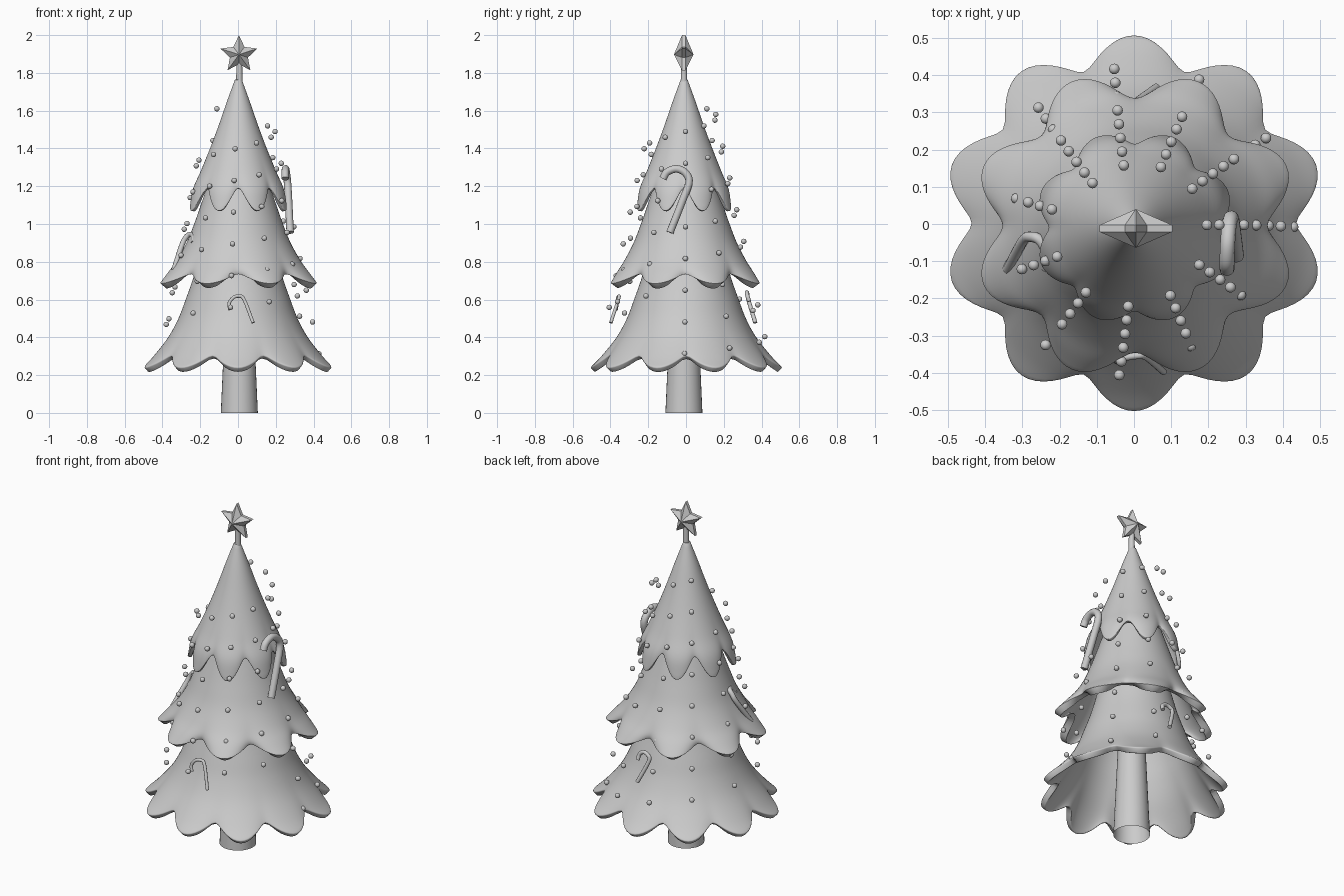
import bpy, bmesh, math
from mathutils import Vector, Matrix

if "Cube" in bpy.data.objects:
    bpy.data.objects.remove(bpy.data.objects["Cube"])


def finish(name, bm, smooth=True):
    me = bpy.data.meshes.new(name)
    bm.to_mesh(me)
    bm.free()
    ob = bpy.data.objects.new(name, me)
    bpy.context.collection.objects.link(ob)
    for p in me.polygons:
        p.use_smooth = smooth
    return ob


def shade_by_angle(ob, deg=40):
    bpy.ops.object.select_all(action='DESELECT')
    ob.select_set(True)
    bpy.context.view_layer.objects.active = ob
    bpy.ops.object.shade_smooth_by_angle(angle=math.radians(deg))


def catmull(pts, s):
    # smooth point on a list of points, s in 0..len-1
    n = len(pts) - 1
    i = min(int(s), n - 1)
    u = s - i
    p1, p2 = Vector(pts[i]), Vector(pts[i + 1])
    p0 = Vector(pts[i - 1]) if i > 0 else 2 * p1 - p2
    p3 = Vector(pts[i + 2]) if i + 2 <= n else 2 * p2 - p1
    return 0.5 * (2 * p1 + (p2 - p0) * u + (2 * p0 - 5 * p1 + 4 * p2 - p3) * u * u
                  + (3 * p1 - p0 - 3 * p2 + p3) * u ** 3)


def tier(name, profile, lobes, phase, cut, pinch, centre, thick, widen=0, segs=160, rows=26):
    # flared skirt: revolved profile, shortened and pinched between the lobes
    bm = bmesh.new()
    rings = []
    e = .12
    full, low = math.sqrt(1 + e), math.sqrt(e)
    for i in range(rows + 1):
        t = i / rows
        ring = []
        for j in range(segs):
            a = 2 * math.pi * j / segs
            c = math.cos(lobes / 2 * (a - math.radians(phase)))
            gap = (full - math.sqrt(c * c + e)) / (full - low)
            r, z = catmull(profile, (t - cut * gap * t ** 3) * (len(profile) - 1))
            r *= 1 - pinch * gap * t ** 5
            x = r * math.cos(a) * (1 + widen * t ** 3)
            ring.append(bm.verts.new((centre[0] + x, centre[1] + r * math.sin(a), z)))
        rings.append(ring)
    for up, lo in zip(rings, rings[1:]):
        for j in range(segs):
            k = (j + 1) % segs
            bm.faces.new((up[j], lo[j], lo[k], up[k]))
    ob = finish(name, bm)
    # thin at the top, thick rounded lip at the hem
    group = ob.vertex_groups.new(name="hem")
    for v in range(segs * (rows + 1)):
        group.add([v], (v // segs / rows) ** 2, 'REPLACE')
    m = ob.modifiers.new("thickness", 'SOLIDIFY')
    m.thickness = thick
    m.offset = -1
    m.vertex_group = "hem"
    m.thickness_vertex_group = .35
    b = ob.modifiers.new("round_lip", 'BEVEL')
    b.limit_method = 'ANGLE'
    b.angle_limit = math.radians(55)
    b.width = thick * .4
    b.segments = 3
    return ob


# three skirts of foliage
tier("lower_branches", [(.2, .85), (.235, .72), (.277, .6), (.315, .5), (.37, .4), (.45, .3), (.508, .24)],
     10, 90, .17, .04, (0, .002), .036, .02)
tier("middle_branches", [(.15, 1.25), (.2, 1.1), (.235, 1.0), (.275, .9), (.33, .805), (.38, .74), (.42, .685)],
     8, 22.5, .15, .12, (.003, -.004), .04, .05)
tier("upper_branches", [(.018, 1.765), (.06, 1.65), (.105, 1.52), (.15, 1.4), (.2, 1.28), (.245, 1.18), (.264, 1.07)],
     8, 22.5, .18, .07, (.002, -.01), .022, .03)


def cone(name, r1, r2, z1, z2, segs, caps):
    bm = bmesh.new()
    bmesh.ops.create_cone(bm, cap_ends=caps, segments=segs, radius1=r1, radius2=r2, depth=z2 - z1,
                          matrix=Matrix.Translation((.007, -.011, (z1 + z2) / 2)))
    shade_by_angle(finish(name, bm))


# hollow trunk and the stem holding the star
cone("trunk", .098, .06, 0, .85, 32, False)
cone("star_stem", .018, .015, 1.7, 1.86, 20, True)

# faceted five-pointed star, slightly thick at its points
bm = bmesh.new()
c = Vector((.005, -.012, 1.897))
rims = []
for side in (-1, 1):
    rim = []
    for i in range(10):
        a = math.pi / 2 + i * math.pi / 5
        r = .103 if i % 2 == 0 else .05
        rim.append(bm.verts.new(c + Vector((r * math.cos(a), side * .009, r * math.sin(a)))))
    tip = bm.verts.new(c + Vector((0, side * .052, 0)))
    for i in range(10):
        bm.faces.new((rim[i], rim[(i + 1) % 10], tip))
    rims.append(rim)
for i in range(10):
    k = (i + 1) % 10
    bm.faces.new((rims[0][i], rims[0][k], rims[1][k], rims[1][i]))
bmesh.ops.recalc_face_normals(bm, faces=bm.faces)
finish("star", bm, smooth=False)

# baubles wound around the tree in eleven columns
bm = bmesh.new()
for k in range(11):
    for j in range(8 if k < 5 else 6):
        z = 1.61 - .0302 * k - .168 * j
        a = math.radians(132.5 - 32.5 * k - .3 * j)
        pos = (.003 + (.211 + .197 * (1.4 - z)) * math.cos(a),
               -.011 + (.211 + .222 * (1.4 - z)) * math.sin(a), z)
        bmesh.ops.create_uvsphere(bm, u_segments=16, v_segments=10, radius=.0142,
                                  matrix=Matrix.Translation(pos))
finish("baubles", bm)


def cane(name, pts, radius):
    cu = bpy.data.curves.new(name, 'CURVE')
    cu.dimensions = '3D'
    cu.bevel_depth = radius
    cu.bevel_resolution = 4
    cu.use_fill_caps = True
    sp = cu.splines.new('POLY')
    n = 6 * (len(pts) - 1)
    sp.points.add(n)
    for i in range(n + 1):
        sp.points[i].co = (*catmull(pts, i / 6), 1)
    sp.use_smooth = True
    bpy.context.collection.objects.link(bpy.data.objects.new(name, cu))


# hooked canes hanging on the four sides
cane("right_cane", [(.25, -.122, 1.24), (.25, -.1, 1.275), (.252, -.05, 1.292), (.256, -.003, 1.27),
                    (.262, .016, 1.22), (.268, -.02, 1.12), (.276, -.085, .955)], .02)
cane("left_cane", [(-.235, -.12, .9), (-.235, -.08, .935), (-.252, -.045, .945), (-.275, -.035, .93),
                   (-.298, -.045, .885), (-.34, -.122, .755)], .014)
cane("front_cane", [(-.042, -.37, .545), (-.047, -.365, .58), (-.025, -.36, .61), (.005, -.355, .618),
                    (.032, -.358, .6), (.08, -.398, .477)], .009)
cane("back_cane", [(.08, .335, .59), (.075, .325, .62), (.05, .322, .638), (.022, .325, .63),
                   (.01, .33, .6), (.06, .367, .477)], .011)
